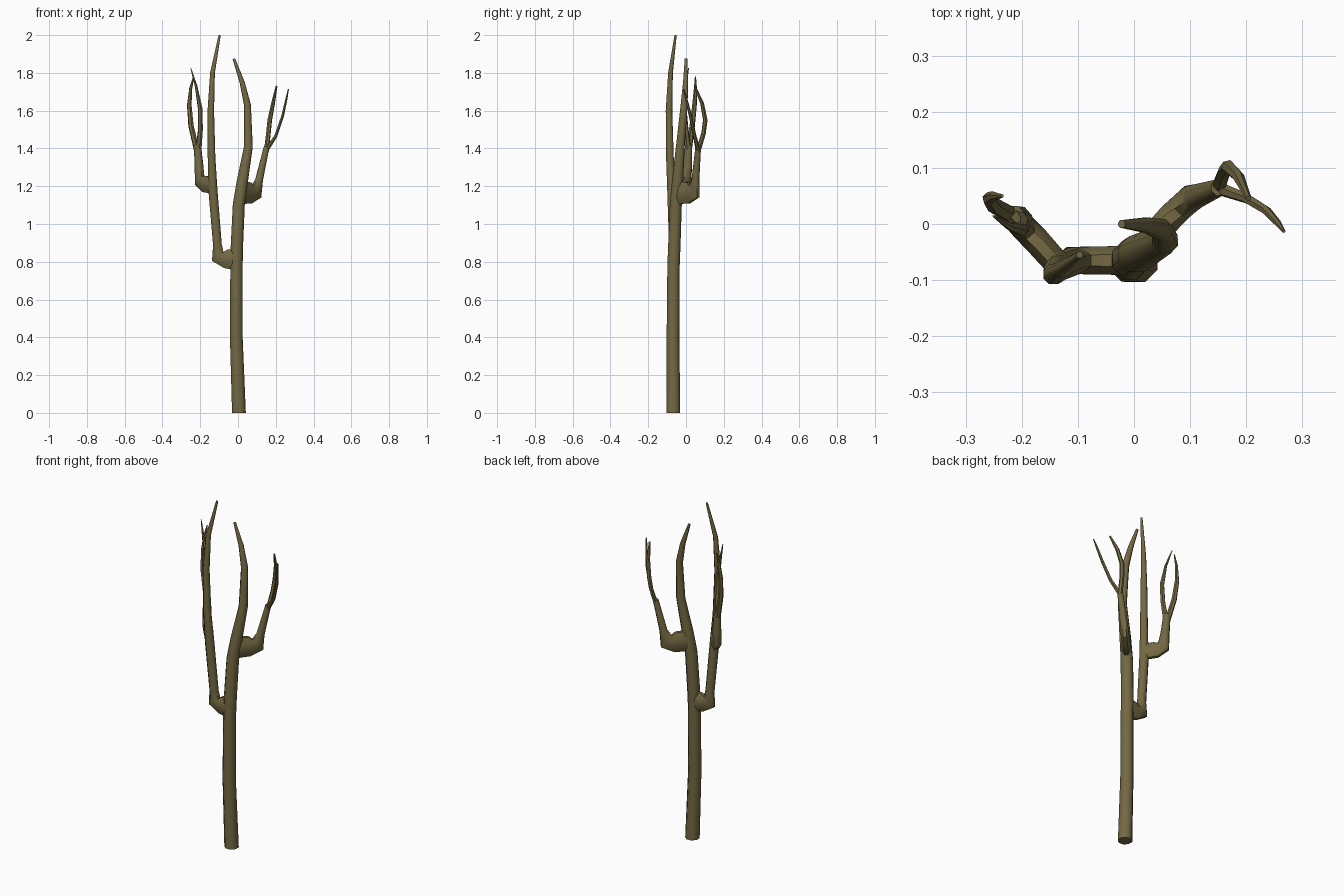
import bpy, bmesh, math
from mathutils import Vector

bark = bpy.data.materials.new("bark")
bark.diffuse_color = (0.17, 0.14, 0.055, 1)


def limb(name, heading, points, sides=8):
    """Tapered tube. points: (x, y, z, half_width[, half_height]).
    heading: horizontal direction of the bend; width runs across it."""
    side = Vector((-heading[1], heading[0], 0)).normalized()
    centres = [Vector(p[:3]) for p in points]
    bm = bmesh.new()
    rings = []
    for i, (c, p) in enumerate(zip(centres, points)):
        tangent = Vector()
        if i > 0:
            tangent += (c - centres[i - 1]).normalized()
        if i < len(points) - 1:
            tangent += (centres[i + 1] - c).normalized()
        across = (side - tangent.normalized() * side.dot(tangent.normalized())).normalized()
        up = across.cross(tangent).normalized()
        w, h = p[3], p[-1]
        ring = []
        for k in range(sides):
            a = 2 * math.pi * (k + 0.5) / sides
            ring.append(bm.verts.new(c + across * w * math.cos(a) * 1.04 + up * h * math.sin(a) * 1.04))
        rings.append(ring)
    for lo, hi in zip(rings, rings[1:]):
        for k in range(sides):
            n = (k + 1) % sides
            bm.faces.new((lo[k], lo[n], hi[n], hi[k]))
    bm.faces.new(rings[0][::-1])
    bm.faces.new(rings[-1])
    bmesh.ops.recalc_face_normals(bm, faces=bm.faces)
    if min(v.co.z for v in bm.verts) < 0.05:      # level the foot on the ground
        for v in rings[0]:
            v.co.z = 0
    mesh = bpy.data.meshes.new(name)
    bm.to_mesh(mesh)
    bm.free()
    obj = bpy.data.objects.new(name, mesh)
    bpy.context.collection.objects.link(obj)
    mesh.materials.append(bark)
    bpy.context.view_layer.objects.active = obj
    obj.select_set(True)
    bpy.ops.object.shade_smooth_by_angle(angle=math.radians(50))
    obj.select_set(False)


# Main trunk
limb("trunk", (1, 0), [
    (0.005, -0.067, 0.0, 0.038), (-0.009, -0.069, 0.4, 0.035),
    (-0.008, -0.066, 0.78, 0.034), (-0.006, -0.062, 0.88, 0.034),
    (0.004, -0.054, 1.1, 0.033), (0.022, -0.045, 1.22, 0.031),
    (0.055, -0.03, 1.41, 0.024), (0.05, -0.01, 1.63, 0.019),
    (0.022, -0.002, 1.75, 0.014), (-0.022, 0.0, 1.875, 0.007)])

# Left branch
limb("left_branch", (-1, 0), [
    (-0.01, -0.065, 0.812, 0.027, 0.06), (-0.065, -0.065, 0.816, 0.026, 0.052),
    (-0.107, -0.065, 0.828, 0.025, 0.04), (-0.109, -0.067, 0.89, 0.024),
    (-0.132, -0.075, 1.17, 0.025), (-0.14, -0.085, 1.35, 0.021),
    (-0.144, -0.09, 1.6, 0.018), (-0.135, -0.082, 1.8, 0.013),
    (-0.097, -0.055, 2.0, 0.006)])

# Left side branch and its twin twigs
limb("left_side_branch", (-0.65, 0.75), [
    (-0.135, -0.073, 1.205, 0.024, 0.045), (-0.175, -0.028, 1.212, 0.025, 0.046),
    (-0.203, 0.0, 1.23, 0.024, 0.036), (-0.206, 0.008, 1.3, 0.024),
    (-0.215, 0.014, 1.42, 0.019)])
limb("left_outer_twig", (-1, 0.3), [
    (-0.216, 0.014, 1.38, 0.015), (-0.249, 0.033, 1.52, 0.014),
    (-0.258, 0.045, 1.63, 0.012), (-0.25, 0.05, 1.72, 0.008),
    (-0.235, 0.05, 1.78, 0.003)], 6)
limb("left_inner_twig", (1, -0.3), [
    (-0.21, 0.013, 1.38, 0.016), (-0.199, 0.0, 1.5, 0.013),
    (-0.2, -0.009, 1.61, 0.012), (-0.222, -0.004, 1.73, 0.007),
    (-0.25, 0.014, 1.825, 0.002)], 6)

# Right branch and its twin twigs
limb("right_branch", (0.65, 0.75), [
    (0.012, -0.048, 1.165, 0.025, 0.062), (0.065, 0.012, 1.165, 0.025, 0.058),
    (0.098, 0.043, 1.172, 0.023, 0.044), (0.112, 0.05, 1.235, 0.021),
    (0.152, 0.065, 1.41, 0.015)])
limb("right_back_twig", (0.3, 1), [
    (0.15, 0.064, 1.385, 0.013), (0.161, 0.093, 1.48, 0.012),
    (0.168, 0.102, 1.55, 0.012), (0.186, 0.085, 1.64, 0.01),
    (0.204, 0.046, 1.73, 0.005)], 6)
limb("right_outer_twig", (1, -0.6), [
    (0.15, 0.064, 1.39, 0.012), (0.2, 0.046, 1.465, 0.009),
    (0.236, 0.024, 1.57, 0.008), (0.256, 0.002, 1.66, 0.006),
    (0.267, -0.013, 1.715, 0.003)], 6)
